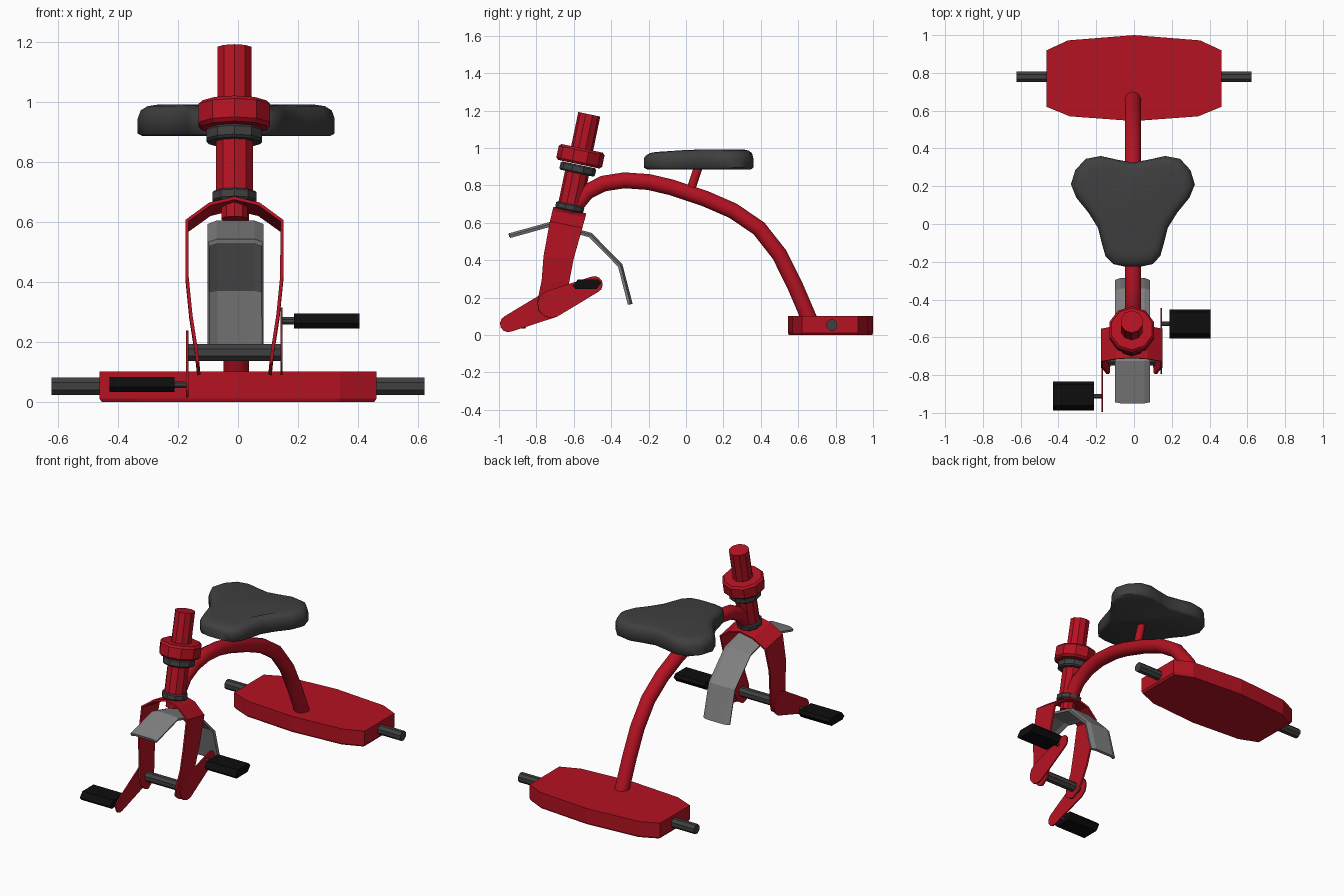
import bpy, bmesh, math
from mathutils import Vector

if "Cube" in bpy.data.objects:
    bpy.data.objects.remove(bpy.data.objects["Cube"])

CX = -0.012          # centre line of the steering parts
AXLE = (-0.72, 0.165)  # y, z of the front axle


def material(name, color):
    m = bpy.data.materials.new(name)
    m.diffuse_color = (*color, 1)
    m.use_nodes = True
    m.node_tree.nodes["Principled BSDF"].inputs["Base Color"].default_value = m.diffuse_color
    return m


RED = material("red", (0.46, 0.006, 0.016))
DARK = material("dark_grey", (0.05, 0.05, 0.05))
BLACK = material("black", (0.004, 0.004, 0.004))
GREY = material("mid_grey", (0.22, 0.22, 0.22))


def finish(name, bm, mat, smooth=None):
    bmesh.ops.recalc_face_normals(bm, faces=bm.faces)
    me = bpy.data.meshes.new(name)
    bm.to_mesh(me)
    bm.free()
    me.materials.append(mat)
    ob = bpy.data.objects.new(name, me)
    bpy.context.collection.objects.link(ob)
    if smooth:
        bpy.ops.object.select_all(action='DESELECT')
        ob.select_set(True)
        bpy.context.view_layer.objects.active = ob
        bpy.ops.object.shade_smooth_by_angle(angle=math.radians(smooth))
    return ob


def loft(name, rings, mat, smooth=None):
    """Closed rings of points joined in order, capped at both ends."""
    bm = bmesh.new()
    vr = [[bm.verts.new(p) for p in r] for r in rings]
    n = len(vr[0])
    for a, b in zip(vr, vr[1:]):
        for i in range(n):
            j = (i + 1) % n
            bm.faces.new((a[i], a[j], b[j], b[i]))
    bm.faces.new(vr[0])
    bm.faces.new(vr[-1])
    return finish(name, bm, mat, smooth)


def sheet(name, rows, thick, mat):
    """Grid of points thickened into a plate."""
    bm = bmesh.new()
    vr = [[bm.verts.new(p) for p in r] for r in rows]
    for a, b in zip(vr, vr[1:]):
        for i in range(len(a) - 1):
            bm.faces.new((a[i], a[i + 1], b[i + 1], b[i]))
    ob = finish(name, bm, mat)
    mod = ob.modifiers.new("thickness", 'SOLIDIFY')
    mod.thickness = thick
    mod.offset = 0
    return ob


def tube(name, path, r, mat, sides=10, smooth=None):
    """Round tube through points; r is one radius or one per point."""
    pts = [Vector(p) for p in path]
    rs = r if isinstance(r, (list, tuple)) else [r] * len(pts)
    rings = []
    for i, p in enumerate(pts):
        t = (pts[min(i + 1, len(pts) - 1)] - pts[max(i - 1, 0)]).normalized()
        u = Vector((1, 0, 0)) if abs(t.x) < 0.9 else Vector((0, 1, 0))
        v = t.cross(u).normalized()
        u = v.cross(t)
        ang = [2 * math.pi * (k + 0.5) / sides for k in range(sides)]
        rings.append([p + rs[i] * (u * math.cos(a) + v * math.sin(a)) for a in ang])
    return loft(name, rings, mat, smooth)


def mirrored(half):
    """Half outline (x >= 0, ends on the centre line) to a full one."""
    return half + [(-x, y) for x, y in reversed(half) if x > 0]


# Rear deck with chamfered outline, and its axle
deck = mirrored([(0, 0.545), (0.34, 0.57), (0.462, 0.62), (0.462, 0.92), (0.35, 0.972), (0, 1.0)])
loft("rear_deck", [[(x * s, 0.78 + (y - 0.78) * s, z) for x, y in deck]
                   for s, z in ((0.98, 0), (1, 0.012), (1, 0.102))], RED)
tube("rear_axle", [(-0.622, 0.78, 0.053), (0.622, 0.78, 0.053)], 0.031, DARK, 8)

# Curved main frame and seat post
frame = [(-0.60, 0.68), (-0.53, 0.765), (-0.44, 0.81), (-0.33, 0.827), (-0.2, 0.818), (-0.08, 0.79),
         (0.1, 0.73), (0.25, 0.665), (0.39, 0.57), (0.5, 0.43), (0.58, 0.27), (0.67, 0.06)]
tube("main_frame", [(-0.006, y, z) for y, z in frame], 0.044, RED, 12, 40)
tube("seat_post", [(-0.006, 0.02, 0.76), (-0.006, 0.07, 0.91)], 0.025, RED, 8, 50)

# Padded seat
seat = mirrored([(0, 0.325), (0.09, 0.342), (0.17, 0.36), (0.25, 0.345), (0.305, 0.285), (0.328, 0.21),
                 (0.30, 0.14), (0.235, 0.06), (0.185, -0.02), (0.165, -0.1), (0.145, -0.17),
                 (0.105, -0.212), (0.05, -0.224), (0, -0.225)])
seat_rings = []
for s, z in ((0.95, 0.886), (1, 0.895), (1, 0.945), (0.97, 0.972), (0.9, 0.986), (0.8, 0.991)):
    seat_rings.append([(x * s - 0.006, 0.12 + (y - 0.12) * s,
                        z - (0.012 * max(0, -y) / 0.22 if z > 0.96 else 0)) for x, y in seat])
loft("seat", seat_rings, DARK, 60)


# Steering column, stacked along a tilted axis
def column_part(name, z0, z1, radius, mat, chamfer=0):
    zs = [z0, z0 + chamfer, z1 - chamfer, z1] if chamfer else [z0, z1]
    rs = [radius - chamfer, radius, radius, radius - chamfer] if chamfer else [radius] * 2
    tube(name, [(CX, -0.62 + 0.21 * (z - 0.69), z) for z in zs], rs, mat, 10)


column_part("fork_stub", 0.61, 0.68, 0.046, RED)
column_part("lower_ring", 0.665, 0.7, 0.077, DARK, 0.006)
column_part("head_tube", 0.69, 0.88, 0.065, RED)
column_part("upper_ring", 0.865, 0.91, 0.097, DARK, 0.008)
column_part("collar", 0.913, 0.998, 0.125, RED, 0.012)
column_part("handlebar_stem", 0.99, 1.18, 0.06, RED)

# Fork: half strip as (x, front y, front z, back y, back z), mirrored over the arch
fork = [(0.119, -0.755, 0.1, -0.725, 0.09), (0.122, -0.79, 0.13, -0.675, 0.12),
        (0.128, -0.795, 0.18, -0.655, 0.17), (0.145, -0.772, 0.29, -0.625, 0.28),
        (0.158, -0.762, 0.42, -0.6, 0.41), (0.158, -0.728, 0.605, -0.555, 0.57),
        (0.082, -0.715, 0.66, -0.54, 0.625), (0, -0.71, 0.68, -0.535, 0.645)]
strip = fork + [(-f[0], *f[1:]) for f in reversed(fork[:-1])]
sheet("front_fork", [[(CX + x, fy, fz), (CX + x, by, bz)] for x, fy, fz, by, bz in strip], 0.011, RED)

# Mudguard: arc around the front axle with turned-down edges
rows = []
for deg in (121, 90, 60, 29, 0):
    a = math.radians(deg)
    rows.append([(-0.008 + x, -0.725 + r * math.cos(a), 0.165 + r * math.sin(a))
                 for x, r in ((-0.09, 0.421), (-0.062, 0.432), (0.062, 0.432), (0.09, 0.421))])
sheet("mudguard", rows, 0.016, GREY)

# Front axle
tube("front_axle", [(-0.165, *AXLE), (0.145, *AXLE)], 0.031, DARK, 8)

# Cranks, spindles and pedals on both sides
for side, label in ((1, "right"), (-1, "left")):
    far = (AXLE[0] + side * 0.23, AXLE[1] + side * 0.105)
    base = math.atan2(0.105 * side, 0.23 * side)
    outline = []
    for (cy, cz), r, start in ((AXLE, 0.074, 90), (far, 0.045, -90)):
        for k in range(7):
            a = base + math.radians(start + 30 * k)
            outline.append((cy + r * math.cos(a), cz + r * math.sin(a)))
    x0 = CX + side * 0.157
    loft(label + "_crank", [[(x0 + d, y, z) for y, z in outline] for d in (-0.004, 0.004)], RED)
    py, pz = AXLE[0] + side * 0.191, AXLE[1] + side * 0.106
    tube(label + "_spindle", [(x0, py, pz), (CX + side * 0.22, py, pz)], 0.013, DARK, 8)
    section = [(-0.077, -0.008), (-0.062, -0.025), (0.05, -0.025),
               (0.077, 0.008), (0.062, 0.025), (-0.05, 0.025)]
    loft(label + "_pedal", [[(CX + side * x, py + y, pz + z) for y, z in section]
                            for x in (0.199, 0.416)], BLACK)
